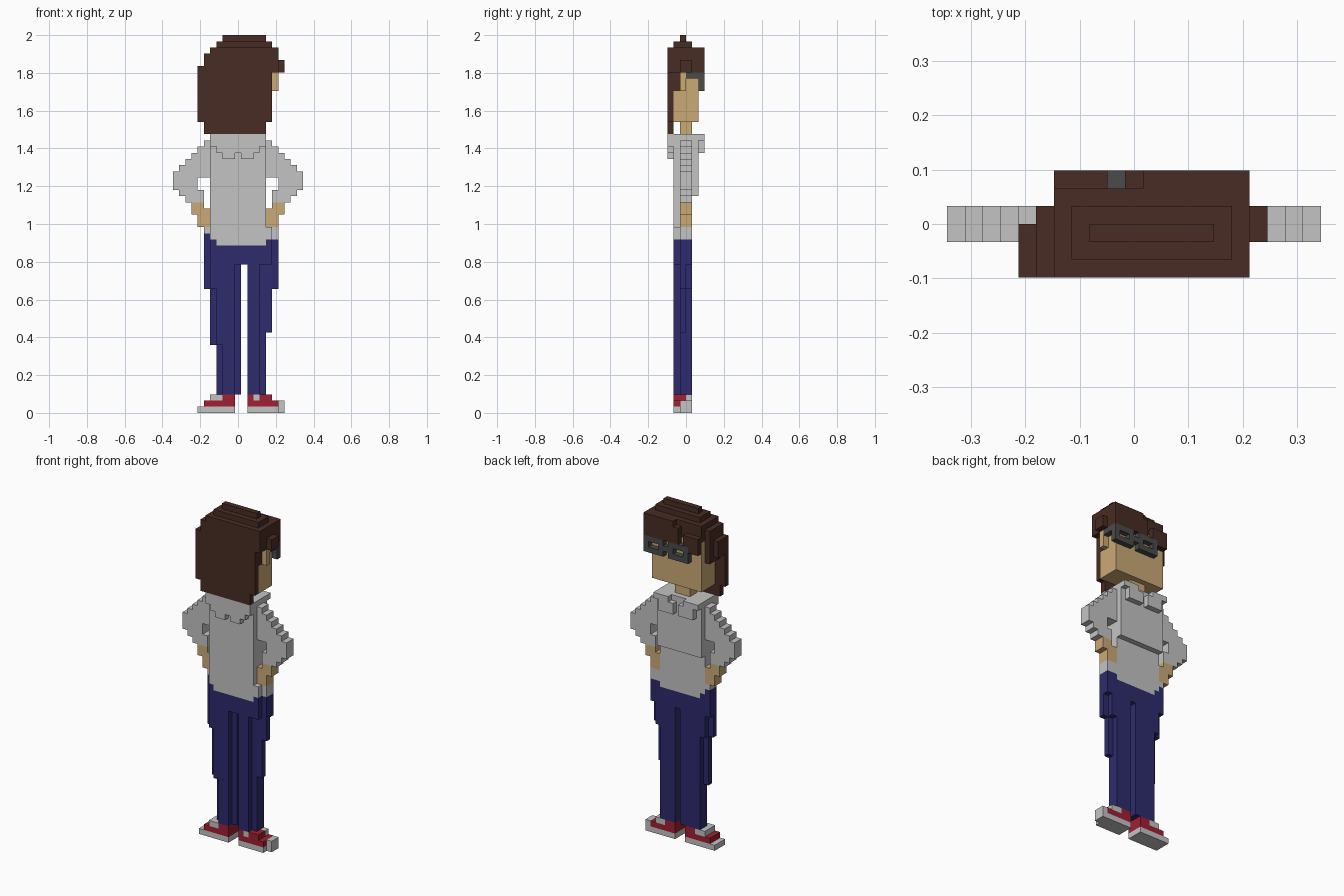
import bpy, bmesh, math

if "Cube" in bpy.data.objects:
    bpy.data.objects.remove(bpy.data.objects["Cube"])

V = 2 / 61          # block size: the figure is 21 x 6 x 61 blocks
COLOURS = {
    "brown_hair": (0.066, 0.025, 0.017), "skin": (0.60, 0.40, 0.18),
    "light_grey_cloth": (0.55, 0.55, 0.55), "navy_denim": (0.027, 0.024, 0.150),
    "red_canvas": (0.35, 0.014, 0.032), "dark_grey_frame": (0.07, 0.07, 0.07),
}
cells = {}          # (column, depth, row) -> (part, colour)


def fill(part, colour, *boxes):
    """Fill inclusive block ranges x0,x1, y0,y1, z0,z1; later parts overwrite."""
    for x0, x1, y0, y1, z0, z1 in boxes:
        for x in range(x0, x1 + 1):
            for y in range(y0, y1 + 1):
                for z in range(z0, z1 + 1):
                    cells[x, y, z] = (part, colour)


# Shoes: white soles, red uppers, white toe caps and laces
fill("left_shoe", "light_grey_cloth", (4, 9, 1, 3, 0, 0), (6, 7, 1, 3, 2, 2))
fill("left_shoe", "red_canvas", (5, 9, 1, 3, 1, 1), (8, 9, 1, 3, 2, 2))
fill("right_shoe", "light_grey_cloth", (12, 16, 1, 3, 0, 0), (17, 17, 2, 3, 0, 1))
fill("right_shoe", "red_canvas", (12, 16, 1, 3, 1, 1), (12, 15, 1, 3, 2, 2))
fill("right_shoe", "light_grey_cloth", (13, 13, 1, 1, 2, 2), (14, 15, 3, 3, 2, 2))

# Trousers: stepped legs with thinner outer edges, then hips
fill("trousers", "navy_denim",
     (8, 9, 1, 3, 3, 23), (7, 10, 2, 3, 3, 23), (6, 6, 2, 2, 11, 23), (7, 7, 1, 3, 11, 23),
     (5, 5, 2, 2, 20, 23), (6, 6, 1, 3, 20, 23),
     (12, 13, 1, 3, 3, 23), (14, 14, 2, 3, 3, 23), (15, 15, 2, 2, 13, 23),
     (15, 15, 2, 3, 20, 23), (16, 16, 2, 2, 20, 23),
     (6, 15, 1, 3, 24, 27), (5, 16, 2, 3, 24, 27), (5, 5, 2, 3, 28, 28))

# Shirt: waist, fuller chest, collar with two points front and back
fill("shirt", "light_grey_cloth",
     (7, 14, 1, 3, 27, 27), (6, 15, 1, 3, 28, 29), (16, 16, 2, 3, 28, 29), (5, 5, 2, 3, 29, 29),
     (6, 14, 1, 3, 30, 43), (6, 14, 1, 4, 35, 43))
fill("collar", "light_grey_cloth", (6, 14, 1, 4, 44, 44), (7, 13, 0, 0, 42, 44),
     (6, 14, 0, 0, 43, 44), (8, 9, 0, 0, 41, 41), (11, 12, 0, 0, 41, 41),
     (7, 9, 5, 5, 42, 43), (11, 13, 5, 5, 42, 43), (6, 8, 5, 5, 44, 44), (12, 14, 5, 5, 44, 44))

# Arms, hands on hips: (row, first column, last column), mirrored about column 10
SLEEVE = [(43, 5, 5), (42, 4, 5), (41, 3, 5), (40, 2, 5), (39, 1, 5), (38, 0, 5),
          (37, 0, 3), (36, 0, 3), (35, 1, 4), (34, 2, 4)]
HAND = [(33, 3, 4), (32, 3, 5), (31, 4, 5), (30, 4, 5)]
for rows, part, colour in ((SLEEVE, "sleeve", "light_grey_cloth"), (HAND, "hand", "skin")):
    for z, a, b in rows:
        fill("left_" + part, colour, (a, b, 2, 3, z, z))
        fill("right_" + part, colour, (20 - b, 20 - a, 2, 3, z, z))

# Neck, face and ear
fill("neck", "skin", (9, 11, 2, 3, 44, 46))
fill("face", "skin", (6, 15, 1, 4, 47, 55), (16, 16, 2, 2, 52, 54))

# Hair: domed crown, long back, side locks, parted fringe
fill("hair", "brown_hair",
     (8, 14, 2, 2, 60, 60), (7, 15, 1, 3, 59, 59), (6, 16, 0, 4, 58, 58),
     (5, 16, 0, 3, 56, 57), (6, 16, 4, 4, 56, 57), (5, 16, 0, 3, 55, 55), (16, 16, 4, 4, 55, 55),
     (17, 17, 2, 3, 55, 56), (4, 15, 0, 0, 47, 55), (5, 14, 0, 0, 45, 46),
     (4, 4, 1, 2, 53, 55), (5, 5, 1, 3, 52, 55), (15, 15, 1, 1, 52, 55),
     (10, 16, 5, 5, 55, 57), (11, 16, 5, 5, 58, 58), (6, 8, 5, 5, 55, 56), (6, 7, 5, 5, 54, 54))

# Glasses: two square rims, bridge and temple
for x in (8, 13):
    fill("glasses", "dark_grey_frame", (x, x + 3, 5, 5, 52, 52), (x, x + 3, 5, 5, 54, 54),
         (x, x, 5, 5, 53, 53), (x + 3, x + 3, 5, 5, 53, 53))
fill("glasses", "dark_grey_frame", (12, 12, 5, 5, 53, 53), (16, 16, 3, 4, 54, 54))

materials = {}
for name, rgb in COLOURS.items():
    materials[name] = bpy.data.materials.new(name)
    materials[name].diffuse_color = (*rgb, 1)


def build(part):
    """Skin the exposed sides of a part's blocks and merge flat areas."""
    bm = bmesh.new()
    mesh = bpy.data.meshes.new(part)
    used = sorted({c for p, c in cells.values() if p == part})
    for c in used:
        mesh.materials.append(materials[c])
    for cell, (p, c) in cells.items():
        if p != part:
            continue
        for axis in range(3):
            for side in (0, 1):
                near = list(cell)
                near[axis] += 2 * side - 1
                if tuple(near) in cells:
                    continue
                corners = []
                for du, dv in ((0, 0), (1, 0), (1, 1), (0, 1)):
                    q = list(cell)
                    q[axis] += side
                    q[(axis + 1) % 3] += du
                    q[(axis + 2) % 3] += dv
                    corners.append(bm.verts.new(((q[0] - 10.5) * V, (q[1] - 3) * V, q[2] * V)))
                face = bm.faces.new(corners if side else corners[::-1])
                face.material_index = used.index(c)
    bmesh.ops.remove_doubles(bm, verts=bm.verts, dist=V / 100)
    bmesh.ops.dissolve_limit(bm, angle_limit=math.radians(1), verts=bm.verts,
                             edges=bm.edges, delimit={'MATERIAL'})
    bm.to_mesh(mesh)
    bm.free()
    bpy.context.collection.objects.link(bpy.data.objects.new(part, mesh))


for part in sorted({p for p, c in cells.values()}):
    build(part)

for m in bpy.data.materials:
    if m.users and not m.is_grease_pencil:
        m.use_nodes = True
        m.node_tree.nodes["Principled BSDF"].inputs["Base Color"].default_value = m.diffuse_color
